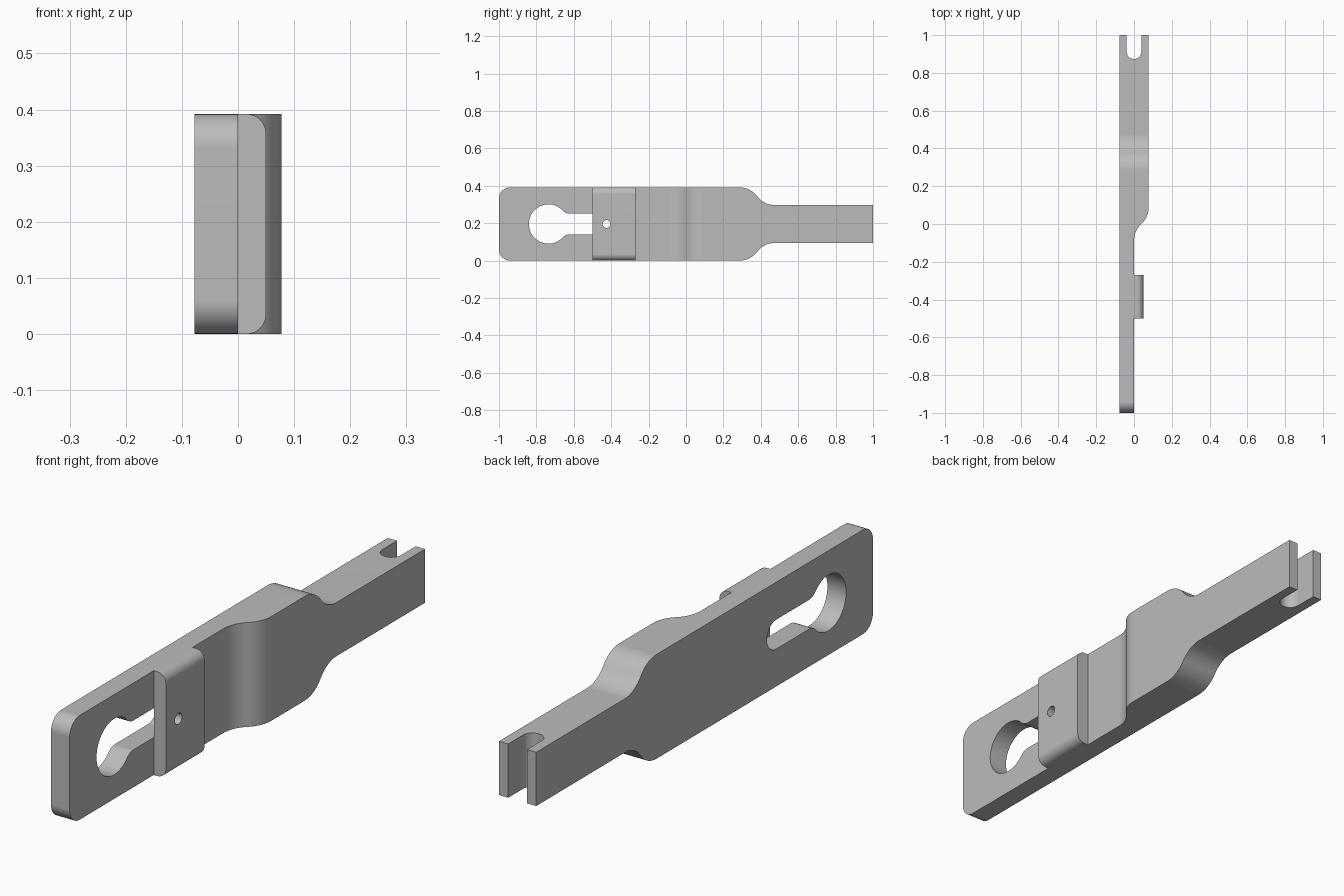
import bpy
import bmesh
from math import sin, cos, asin, atan2, sqrt, pi, copysign

HALF = 0.0775      # half thickness of the bar
TALL = 0.392       # full height
MID = TALL / 2

if "Cube" in bpy.data.objects:
    bpy.data.objects.remove(bpy.data.objects["Cube"])

steel = bpy.data.materials.new("plain_grey")
steel.use_nodes = True
grey = (0.5, 0.5, 0.5, 1)
steel.diffuse_color = grey
steel.node_tree.nodes["Principled BSDF"].inputs["Base Color"].default_value = grey


def arc(cx, cy, r, start, end, n=12):
    angles = [start + (end - start) * i / n for i in range(n + 1)]
    return [(cx + r * cos(a), cy + r * sin(a)) for a in angles]


def s_curve(p, q, n=14):
    """Two equal tangent arcs from p to q, level at both ends."""
    dx, dy = q[0] - p[0], q[1] - p[1]
    r = (dx * dx + dy * dy) / (4 * abs(dy))
    top = asin(abs(dx) / 2 / r)
    steps = [(copysign(r * sin(top * i / n), dx),
              copysign(r * (1 - cos(top * i / n)), dy)) for i in range(n + 1)]
    first = [(p[0] + a, p[1] + b) for a, b in steps]
    second = [(q[0] - a, q[1] - b) for a, b in reversed(steps[:-1])]
    return first + second


def mirrored(points, level):
    """Close an outline by reflecting it across a level line."""
    return points + [(a, 2 * level - b) for a, b in reversed(points)]


def prism(name, outline, low, high, along_x=True):
    """Extrude (y, z) outlines along x, or (y, x) outlines along z."""
    bm = bmesh.new()
    place = (lambda a, b, h: (h, a, b)) if along_x else (lambda a, b, h: (b, a, h))
    rings = [[bm.verts.new(place(a, b, h)) for a, b in outline] for h in (low, high)]
    for ring in rings:
        bm.faces.new(ring)
    for i in range(len(outline)):
        bm.faces.new((rings[0][i - 1], rings[0][i], rings[1][i], rings[1][i - 1]))
    bmesh.ops.remove_doubles(bm, verts=bm.verts, dist=1e-5)
    bmesh.ops.recalc_face_normals(bm, faces=bm.faces)
    mesh = bpy.data.meshes.new(name)
    bm.to_mesh(mesh)
    bm.free()
    mesh.materials.append(steel)
    obj = bpy.data.objects.new(name, mesh)
    bpy.context.collection.objects.link(obj)
    return obj


def activate(obj):
    bpy.ops.object.select_all(action="DESELECT")
    obj.select_set(True)
    bpy.context.view_layer.objects.active = obj


def combine(target, tool, operation):
    mod = target.modifiers.new(operation.lower(), "BOOLEAN")
    mod.operation, mod.object, mod.solver = operation, tool, "EXACT"
    activate(target)
    bpy.ops.object.modifier_apply(modifier=mod.name)
    bpy.data.objects.remove(tool)


def finish(obj):
    activate(obj)
    bpy.ops.object.shade_smooth_by_angle(angle=pi / 6)
    mod = obj.modifiers.new("even_shading", "WEIGHTED_NORMAL")
    mod.keep_sharp = True


# Bar: side silhouette with rounded front corners and a narrowed tail
corner = 0.06
upper = arc(-1 + corner, TALL - corner, corner, pi, pi / 2, 10)
upper += s_curve((0.285, TALL), (0.475, 0.297)) + [(1, 0.297)]
bar = prism("bar", mirrored(upper, MID), -0.2, 0.2)

# Plan silhouette: thin front half stepping out to the thick rear half
plan = [(-1.1, -HALF), (-1.1, 0)] + s_curve((-0.088, 0), (0.088, HALF))
plan += [(1.1, HALF), (1.1, -HALF)]
combine(bar, prism("plan_cutter", plan, -0.2, 0.6, along_x=False), "INTERSECT")

# Keyhole: large round opening blended into a round-ended slot
eye_y, eye_r, slot_y, slot_r, blend = -0.735, 0.105, -0.425, 0.055, 0.05
rise = slot_r + blend
reach = sqrt((eye_r + blend) ** 2 - rise ** 2)
lean = atan2(rise, reach)
key = arc(slot_y, MID, slot_r, 0, pi / 2)
key += arc(eye_y + reach, MID + rise, blend, -pi / 2, lean - pi)
key += arc(eye_y, MID, eye_r, lean, pi, 24)
combine(bar, prism("keyhole_cutter", mirrored(key, MID), -0.3, 0.3), "DIFFERENCE")

# Fork: round-bottomed notch in the tail
notch_r = 0.039
notch = [(1.2, notch_r)] + arc(0.873 + notch_r, 0, notch_r, pi / 2, 3 * pi / 2, 24)
notch += [(1.2, -notch_r)]
combine(bar, prism("notch_cutter", notch, -0.2, 0.6, along_x=False), "DIFFERENCE")
finish(bar)

# Cover plate: rounded outer edges and a small pin hole over the slot end
front, back, proud, edge = -0.5, -0.27, 0.05, 0.035
cover = prism("cover_plate", [(front, 0), (back, 0), (back, TALL), (front, TALL)], 0, proud)
bm = bmesh.new()
bm.from_mesh(cover.data)
outer = [e for e in bm.edges
         if all(v.co.x > proud / 2 for v in e.verts)
         and abs(e.verts[0].co.z - e.verts[1].co.z) < 0.01]
bmesh.ops.bevel(bm, geom=outer, offset=edge, segments=10, profile=0.5, affect="EDGES")
bm.to_mesh(cover.data)
bm.free()
pin = arc(slot_y, MID, 0.021, 0, 2 * pi, 24)[:-1]
combine(cover, prism("pin_cutter", pin, -0.1, 0.2), "DIFFERENCE")
finish(cover)
